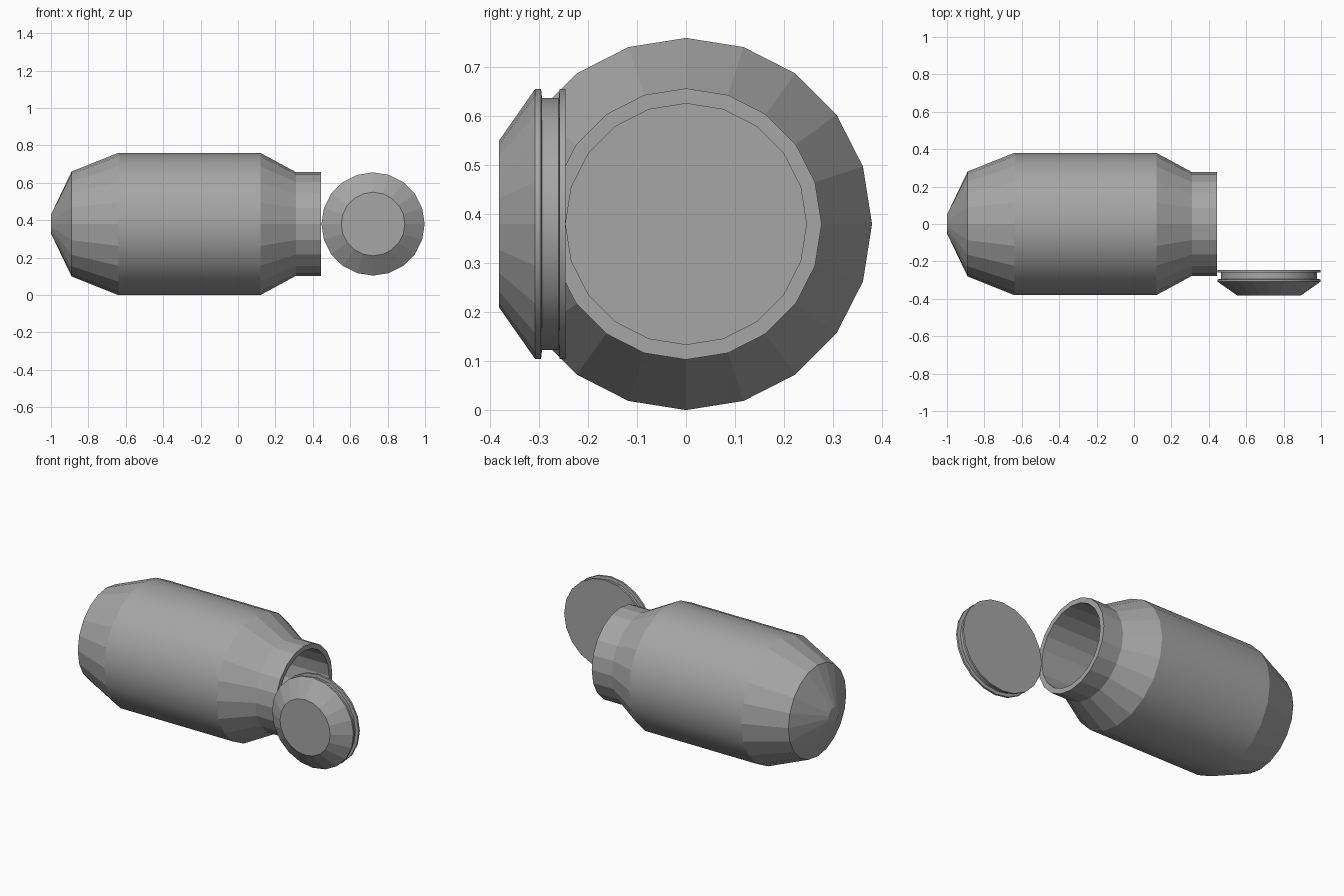
import bpy, bmesh
from math import cos, sin, tau
from mathutils import Vector

cube = bpy.data.objects.get("Cube")
if cube:
    bpy.data.objects.remove(cube)

SIDES = 20

grey = bpy.data.materials.new("plain_grey")
grey.use_nodes = True
colour = (0.38, 0.38, 0.38, 1)
grey.diffuse_color = colour
grey.node_tree.nodes["Principled BSDF"].inputs["Base Color"].default_value = colour


def lathe(name, profile, centre, axis, u, v, smooth_bands):
    """Turn (distance along axis, radius) points into a closed solid."""
    axis, u, v, centre = Vector(axis), Vector(u), Vector(v), Vector(centre)
    bm = bmesh.new()
    rings = []
    for along, radius in profile:
        rings.append([bm.verts.new(centre + axis * along
                                   + u * radius * cos(tau * k / SIDES)
                                   + v * radius * sin(tau * k / SIDES))
                      for k in range(SIDES)])
    for band, (a, b) in enumerate(zip(rings, rings[1:])):
        for k in range(SIDES):
            n = (k + 1) % SIDES
            face = bm.faces.new((a[k], a[n], b[n], b[k]))
            face.smooth = band in smooth_bands
    bm.faces.new(rings[0])
    bm.faces.new(rings[-1])
    bmesh.ops.recalc_face_normals(bm, faces=bm.faces)
    mesh = bpy.data.meshes.new(name)
    bm.to_mesh(mesh)
    bm.free()
    mesh.materials.append(grey)
    obj = bpy.data.objects.new(name, mesh)
    bpy.context.collection.objects.link(obj)
    return obj


# Hollow bottle lying on its side: tapered base, barrel, shoulder, neck, bore
bottle = [(-1.0, 0.05), (-0.89, 0.28), (-0.64, 0.38), (0.12, 0.38),
          (0.31, 0.277), (0.445, 0.277), (0.445, 0.246), (-0.85, 0.246)]
lathe("bottle", bottle, (0, 0, 0.38), (1, 0, 0), (0, 1, 0), (0, 0, 1), {2})

# Open lid: bevelled front, rim, groove and rear flange
lid = [(-0.382, 0.17), (-0.308, 0.276), (-0.296, 0.276), (-0.294, 0.257),
       (-0.260, 0.257), (-0.258, 0.276), (-0.246, 0.276)]
lathe("lid", lid, (0.722, 0, 0.38), (0, 1, 0), (1, 0, 0), (0, 0, 1), {1, 3, 5})
